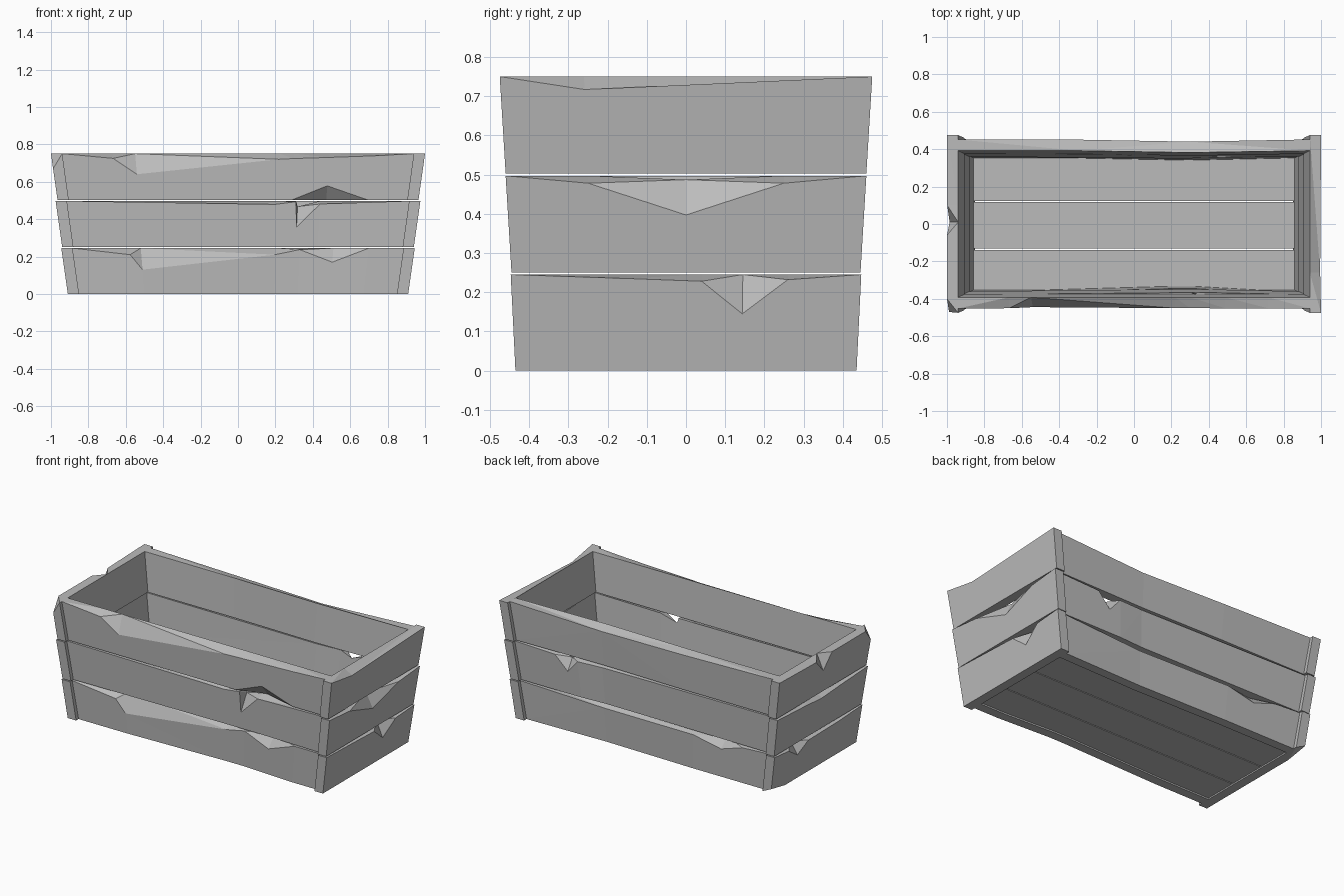
import bpy
import bmesh
from mathutils import Vector

default = bpy.data.objects.get("Cube")
if default:
    bpy.data.objects.remove(default, do_unlink=True)

# One worn grey wood colour
GREY = (0.5, 0.5, 0.5, 1)
wood = bpy.data.materials.new("grey_wood")
wood.use_nodes = True
wood.diffuse_color = GREY
shader = wood.node_tree.nodes["Principled BSDF"]
shader.inputs["Base Color"].default_value = GREY
shader.inputs["Roughness"].default_value = 0.9

# Bottom and top height of each tier of planks
TIERS = {"bottom": (0, .245), "middle": (.25, .497), "top": (.503, .75)}
# Outer faces of the end planks, their half widths, and the long planks' faces
END_FACE = {"bottom": (.91, .945), "middle": (.94, .975), "top": (.965, 1)}
END_HALF = {"bottom": (.435, .447), "middle": (.445, .46), "top": (.46, .475)}
LONG_FACE = {"bottom": (.41, .425), "middle": (.42, .437), "top": (.435, .452)}
THICK = .06


def finish(name, bm):
    bmesh.ops.recalc_face_normals(bm, faces=bm.faces)
    mesh = bpy.data.meshes.new(name)
    bm.to_mesh(mesh)
    bm.free()
    mesh.materials.append(wood)
    obj = bpy.data.objects.new(name, mesh)
    bpy.context.collection.objects.link(obj)
    return obj


def loft(name, rings):
    """Skin four-cornered cross-sections into a closed, flat-faceted plank."""
    bm = bmesh.new()
    loops = [[bm.verts.new(p) for p in ring] for ring in rings]
    for a, b in zip(loops, loops[1:]):
        for i in range(4):
            j = (i + 1) % 4
            bm.faces.new((a[i], a[j], b[j], b[i]))
    bm.faces.new(loops[0])
    bm.faces.new(loops[-1])
    bmesh.ops.triangulate(bm, faces=bm.faces[:])
    return finish(name, bm)


def wall_plank(side, tier, wear):
    """Leaning plank; wear holds (position, outer drop, inner drop, rise, bow)."""
    is_end = side in ("left", "right")
    sign = 1 if side in ("left", "back") else -1
    low, high = TIERS[tier]
    face = END_FACE[tier] if is_end else LONG_FACE[tier]
    half = END_HALF[tier] if is_end else [x - THICK for x in END_FACE[tier]]

    def corner(along, z, inset):
        f = (z - low) / (high - low)
        out = face[0] + (face[1] - face[0]) * f - inset
        run = half[0] + (half[1] - half[0]) * f
        # Wear positions are measured along the top edge
        run *= along / half[1]
        return Vector((sign * out, run, z) if is_end else (run, sign * out, z))

    ends = {-1: (), 1: ()}
    rows = []
    for row in [(-half[1],), *wear, (half[1],)]:
        row = tuple(row) + (0,) * (5 - len(row))
        rows.append(row)
    # A wear entry placed on an end replaces the plain section there
    by_place = {round(max(-half[1], min(half[1], r[0])), 3): r for r in rows[:1] + rows[-1:]}
    for r in rows[1:-1]:
        by_place[round(max(-half[1], min(half[1], r[0])), 3)] = r
    rings = []
    for along in sorted(by_place):
        _, drop_out, drop_in, rise, bow = by_place[along]
        rings.append([
            corner(along, low + rise, bow),
            corner(along, high - drop_out, bow),
            corner(along, high - drop_in, bow + THICK),
            corner(along, low, bow + THICK),
        ])
    return loft(f"{side}_{tier}_plank", rings)


# Front planks with long splinters and chips
wall_plank("front", "top", [
    (-.67, .025), (-.55, .11), (.22, .03),
    (.3, .026), (.49, .02, 0, .075), (.72, .012)])
wall_plank("front", "middle", [
    (.2, .018, 0, 0, .01), (.31, .004, 0, 0, .01),
    (.32, .14, .03, 0, .01), (.44, .016, 0, 0, .01)])
wall_plank("front", "bottom", [
    (-.58, .035), (-.52, .115), (.2, .035, 0, 0, .02),
    (.33, .008, 0, 0, .02), (.51, .075, 0, 0, .01), (.7, 0)])

# Back planks, slightly bowed
wall_plank("back", "top", [(-.3, .015), (.3, .025, 0, 0, .01)])
wall_plank("back", "middle", [
    (.3, .012, 0, 0, .01), (.47, .015), (.55, .1, .03), (.63, .01)])
wall_plank("back", "bottom", [
    (-.7, .01), (-.55, .06), (-.35, .02), (.3, .025, 0, 0, .012)])

# Left end planks with broken upper edges
wall_plank("left", "top", [(-.26, .033)])
wall_plank("left", "middle", [(-.25, .019), (0, .1, .01), (.25, .019)])
wall_plank("left", "bottom", [
    (-.15, .01), (.04, .017), (.145, .1), (.26, .013)])

# Right end planks with a notch and a broken corner
wall_plank("right", "top", [
    (-1, .08), (-.4, 0), (-.06, 0), (.01, .1), (.1, .01)])
wall_plank("right", "middle", [(-.2, .015), (0, .03), (.2, .015)])
wall_plank("right", "bottom", [
    (-.2, .015), (.1, .02), (.2, .08), (.3, .015), (1, 0, 0, .03)])

# Floor boards
GAP = .003
for name, y0, y1 in (("front", -.375, -.135), ("centre", -.135, .12), ("back", .12, .375)):
    loft(f"{name}_floor_board", [
        [(x, y0 + GAP, .01), (x, y1 - GAP, .01), (x, y1 - GAP, .05), (x, y0 + GAP, .05)]
        for x in (-.865, .865)])
